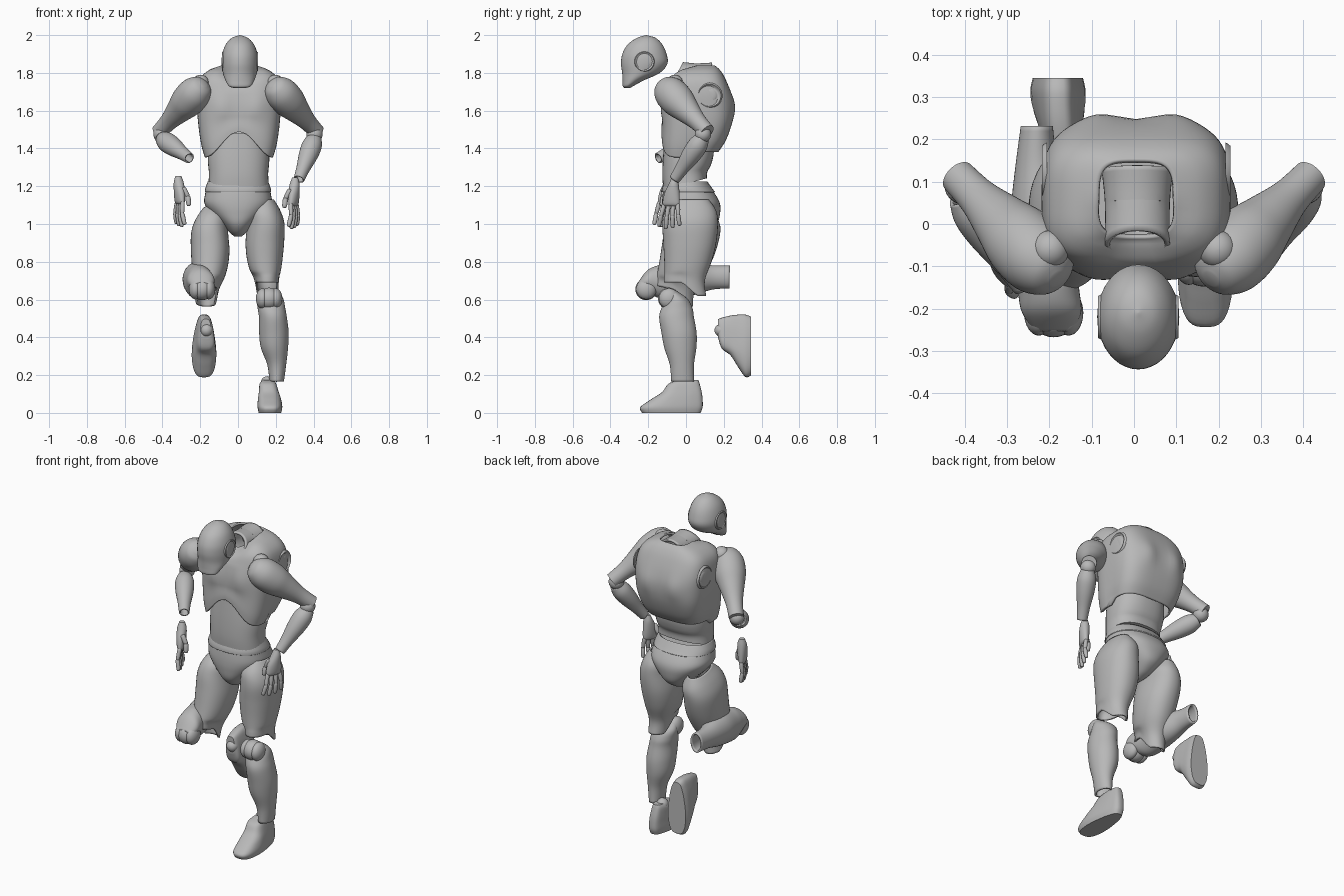
import bpy, bmesh
from math import sin, cos, pi, radians, exp, copysign
from mathutils import Matrix, Vector

cube = bpy.data.objects.get("Cube")
if cube:
    bpy.data.objects.remove(cube, do_unlink=True)

gray = bpy.data.materials.new("matte gray")
gray.use_nodes = True
tone = (0.48, 0.48, 0.48, 1)
gray.diffuse_color = tone
gray.node_tree.nodes["Principled BSDF"].inputs["Base Color"].default_value = tone

parts = []
MIRROR = Matrix.Scale(-1, 4, (1, 0, 0))
move = Matrix.Translation


def clamp(value):
    return min(max(value, 0), 1)


def turn(angle, axis):
    return Matrix.Rotation(radians(angle), 4, axis)


def aim(start, end):
    """Place a part that hangs down from its origin so it points at end."""
    start, end = Vector(start), Vector(end)
    spin = Vector((0, 0, -1)).rotation_difference(end - start)
    return move(start) @ spin.to_matrix().to_4x4()


def blend(rows, steps):
    """Catmull-Rom interpolation of the section rows."""
    for i in range(len(rows) - 1):
        a, b, c, d = (rows[min(max(i + k, 0), len(rows) - 1)] for k in (-1, 0, 1, 2))
        for s in range(steps):
            t = s / steps
            yield [q + t / 2 * (r - p + t * (2 * p - 5 * q + 4 * r - w + t * (3 * (q - r) + w - p)))
                   for p, q, r, w in zip(a, b, c, d)]
    yield rows[-1]


def loft(name, rows, matrix=Matrix(), power=2, shell=0, bend=None, steps=5, count=40):
    """Skin sections given as height, centre x, centre y, radius x, radius y."""
    bm = bmesh.new()
    rings = []
    for z, cx, cy, rx, ry in blend(rows, steps):
        ring = []
        for k in range(count):
            c, s = cos(2 * pi * k / count), sin(2 * pi * k / count)
            x = copysign(abs(c) ** (2 / power), c) * max(rx, 0.001)
            y = copysign(abs(s) ** (2 / power), s) * max(ry, 0.001)
            point = Vector((cx + x, cy + y, z))
            ring.append(bm.verts.new(bend(point) if bend else point))
        rings.append(ring)
    for low, high in zip(rings, rings[1:]):
        for k in range(count):
            n = (k + 1) % count
            bm.faces.new((low[k], low[n], high[n], high[k]))
    if not shell:
        bm.faces.new(rings[0])
        bm.faces.new(rings[-1])
    bm.transform(matrix)
    bmesh.ops.recalc_face_normals(bm, faces=bm.faces)
    mesh = bpy.data.meshes.new(name)
    bm.to_mesh(mesh)
    bm.free()
    mesh.materials.append(gray)
    obj = bpy.data.objects.new(name, mesh)
    bpy.context.collection.objects.link(obj)
    if shell:
        wall = obj.modifiers.new("wall", "SOLIDIFY")
        wall.thickness = shell
        wall.offset = -1
    parts.append(obj)


def lathe(name, profile, matrix, **options):
    loft(name, [(z, 0, 0, r, r) for z, r in profile], matrix, **options)


def ball(name, centre, radius, stretch=1):
    profile = [(-radius * cos(pi * k / 16), 0, 0, radius * stretch * sin(pi * k / 16),
                radius * sin(pi * k / 16)) for k in range(17)]
    loft(name, profile, move(centre), steps=1, count=32)


# head with round ear plates
loft("head", [(1.72, .01, -.31, .03, .015), (1.73, .01, -.307, .058, .028),
              (1.76, .01, -.28, .076, .056), (1.8, .01, -.238, .09, .1),
              (1.85, .01, -.221, .097, .123), (1.9, .01, -.22, .093, .117),
              (1.95, .01, -.217, .075, .092), (1.985, .01, -.21, .043, .05),
              (2, .01, -.21, .001, .001)])
ear = [(0, .054), (.012, .05), (.006, .037), (.011, .032), (.012, .001)]
socket = [(0, .068), (.012, .06), (.003, .05), (.002, .04), (.008, .03), (.009, .001)]
for side, word in ((1, "left"), (-1, "right")):
    outward = turn(90 * side, "Y")
    lathe(word + "_ear", ear, move((.01 + .083 * side, -.22, 1.86)) @ outward, steps=2)
    lathe(word + "_shoulder_socket", socket, move((.005 + .211 * side, .125, 1.68)) @ outward, steps=2)


# hollow neck leaning forward, cut at a slant
def slant(p):
    if p.z < -.1:
        p.z -= p.y * .4
    return p


loft("neck", [(0, 0, 0, .085, .08), (-.08, 0, 0, .077, .068), (-.18, 0, 0, .077, .066)],
     aim((.008, .13, 1.775), (.008, -.06, 1.795)), shell=.012, bend=slant)


# chest shell with pectorals, shoulder blades, a neck scoop and an arched lower rim
def chest_form(p):
    side = abs(p.x - .005)
    mound = exp(-((side - .09) / .06) ** 2 - ((p.z - 1.62) / .075) ** 2)
    rim = 1.38
    if p.y < .02:
        rim = 1.35 + .07 * (1 + cos(pi * min(side / .19, 1)))
    if p.z < 1.58:
        p.z = rim + (p.z - 1.35) * (1.58 - rim) / .23
    p.z -= .5 * max(p.z - 1.7, 0) * exp(-(side / .09) ** 2) * clamp((.06 - p.y) / .1)
    p.y += mound * (.016 if p.y > .05 else -.014)
    return p


loft("chest", [(1.35, .005, .02, .18, .15), (1.42, .005, .04, .2, .17),
               (1.52, .005, .058, .215, .183), (1.62, .005, .063, .222, .183),
               (1.7, .005, .062, .222, .172), (1.77, .005, .058, .205, .15),
               (1.815, .005, .06, .158, .12), (1.84, .005, .06, .09, .092)],
     power=3.4, shell=.012, bend=chest_form, count=80)


# abdomen, sloping up toward the back
def waist_slope(p):
    if p.z < 1.3:
        p.z += (p.y + .12) * .27 * (1.3 - p.z) / .12
    return p


loft("abdomen", [(1.18, .003, -.005, .16, .115), (1.26, .003, -.005, .157, .12),
                 (1.36, .003, .012, .163, .133), (1.48, .003, .02, .15, .13)],
     power=2.4, bend=waist_slope)

# pelvis and waistband
loft("pelvis", [(.935, 0, .01, .02, .04), (.955, 0, .015, .045, .09), (1, 0, .025, .085, .138),
                (1.06, 0, .028, .145, .153), (1.11, 0, .026, .178, .153),
                (1.16, 0, .015, .174, .138), (1.2, 0, .002, .164, .118)], power=2.3)
loft("waistband", [(1.17, 0, .012, .176, .141), (1.19, 0, .006, .173, .132),
                   (1.225, 0, 0, .16, .114)], power=2.3, shell=.012)


# legs: each piece is shaped once and posed for both sides
def knee_cutout(p):
    if p.z < -.3:
        p.z += .07 * clamp((.04 - p.y) / .08) * clamp((-.3 - p.z) / .1)
    return p


def narrow_heel(p):
    p.x *= 1 - .3 * clamp((p.y + .1) / .15)
    return p


thigh = [(.08, .01, .01, .05, .09), (.02, .01, .005, .085, .135), (-.05, .018, .002, .098, .147),
         (-.15, .012, 0, .102, .14), (-.25, .012, -.01, .092, .125),
         (-.35, .02, -.027, .07, .107), (-.43, .025, -.025, .06, .112)]
shin = [(.045, 0, .015, .045, .02), (0, .005, .042, .07, .055), (-.05, .012, .042, .073, .082),
        (-.1, .02, .04, .074, .092), (-.18, .025, .053, .078, .093), (-.26, .028, .06, .072, .085),
        (-.35, .04, .068, .05, .064), (-.44, .04, .072, .038, .06)]
foot = [(0, .002, -.078, .06, .155), (.03, .002, -.077, .066, .165), (.07, 0, -.05, .063, .138),
        (.11, -.004, -.022, .058, .105), (.155, -.01, -.01, .05, .082), (.175, -.01, .015, .036, .05)]
left_knee, right_knee = Vector((.165, -.09, .605)), Vector((-.19, -.21, .655))
poses = {
    "left": (move((.13, .02, 1.05)), left_knee, move(left_knee), move((.167, 0, 0))),
    "right": (move((-.13, .04, 1)) @ turn(-12, "X") @ turn(2, "Y") @ MIRROR, right_knee,
              move(right_knee) @ turn(89, "X") @ MIRROR,
              move((-.178, .345, .432)) @ turn(90, "X") @ MIRROR)}
for word, (hip, knee, calf, sole) in poses.items():
    loft(word + "_thigh", thigh, hip, power=2.2, shell=.01, bend=knee_cutout)
    ball(word + "_knee", knee, .058)
    for offset in (-.035, .035):
        ball(word + "_knee_side", knee + Vector((offset, 0, 0)), .054, .65)
    loft(word + "_shin", shin, calf, shell=.01)
    loft(word + "_foot", foot, sole, power=3, bend=narrow_heel)
    ball(word + "_ankle", sole @ Vector((-.012, .005, .16)), .034)

# arms
upper = [(.085, .02), (.065, .058), (.01, .086), (-.07, .088), (-.15, .07), (-.25, .048), (-.34, .042)]
fore = [(.01, .036), (-.04, .052), (-.11, .05), (-.2, .036), (-.27, .029)]
for side, word in ((1, "left"), (-1, "right")):
    lathe(word + "_upper_arm", upper, aim((.228 * side, -.082, 1.693), (.415 * side, .11, 1.49)))
    ball(word + "_shoulder_ball", (.198 * side, -.06, 1.745), .045)
    ball(word + "_elbow", (.405 * side, .09, 1.475), .043)
lathe("left_forearm", fore, aim((.405, .085, 1.45), (.32, -.065, 1.23)), shell=.008)
lathe("right_forearm", fore, aim((-.4, .06, 1.45), (-.26, -.145, 1.35)), shell=.008)

# hands with four two-part fingers and a thumb
palm = [(.015, 0, .01, .015, .015), (-.02, 0, .005, .026, .027), (-.07, 0, -.005, .027, .042),
        (-.12, 0, -.01, .022, .048), (-.135, 0, -.01, .012, .042)]


def finger(name, points, radius, matrix):
    for a, b in zip(points, points[1:]):
        a, b = matrix @ Vector(a), matrix @ Vector(b)
        size = (b - a).length
        tube = [(.004, .3), (0, .9), (-size / 2, 1), (-size, .8), (-size - .005, .2)]
        lathe(name, [(z, r * radius) for z, r in tube], aim(a, b), steps=3, count=16)


inward = turn(-22, "Z")
for word, wrist in (("left", move((.298, -.07, 1.23)) @ inward),
                    ("right", move((-.312, -.095, 1.24)) @ MIRROR @ inward)):
    loft(word + "_palm", palm, wrist)
    for k in range(4):
        y = .026 * (k - 1.5) - .01
        reach = .125 - .012 * abs(k - 1.3)
        tip = y * 1.5 - .005
        finger(word + "_finger", [(0, y, -.125), (.008, (y + tip) / 2, -.13 - reach / 2),
                                  (0, tip, -.13 - reach)], .012, wrist)
    finger(word + "_thumb", [(-.012, -.03, -.05), (-.034, -.04, -.095), (-.036, -.05, -.14)], .014, wrist)

# smooth shading with crisp rims
bpy.ops.object.select_all(action="DESELECT")
for obj in parts:
    obj.select_set(True)
bpy.context.view_layer.objects.active = parts[0]
bpy.ops.object.shade_smooth_by_angle(angle=radians(40))
